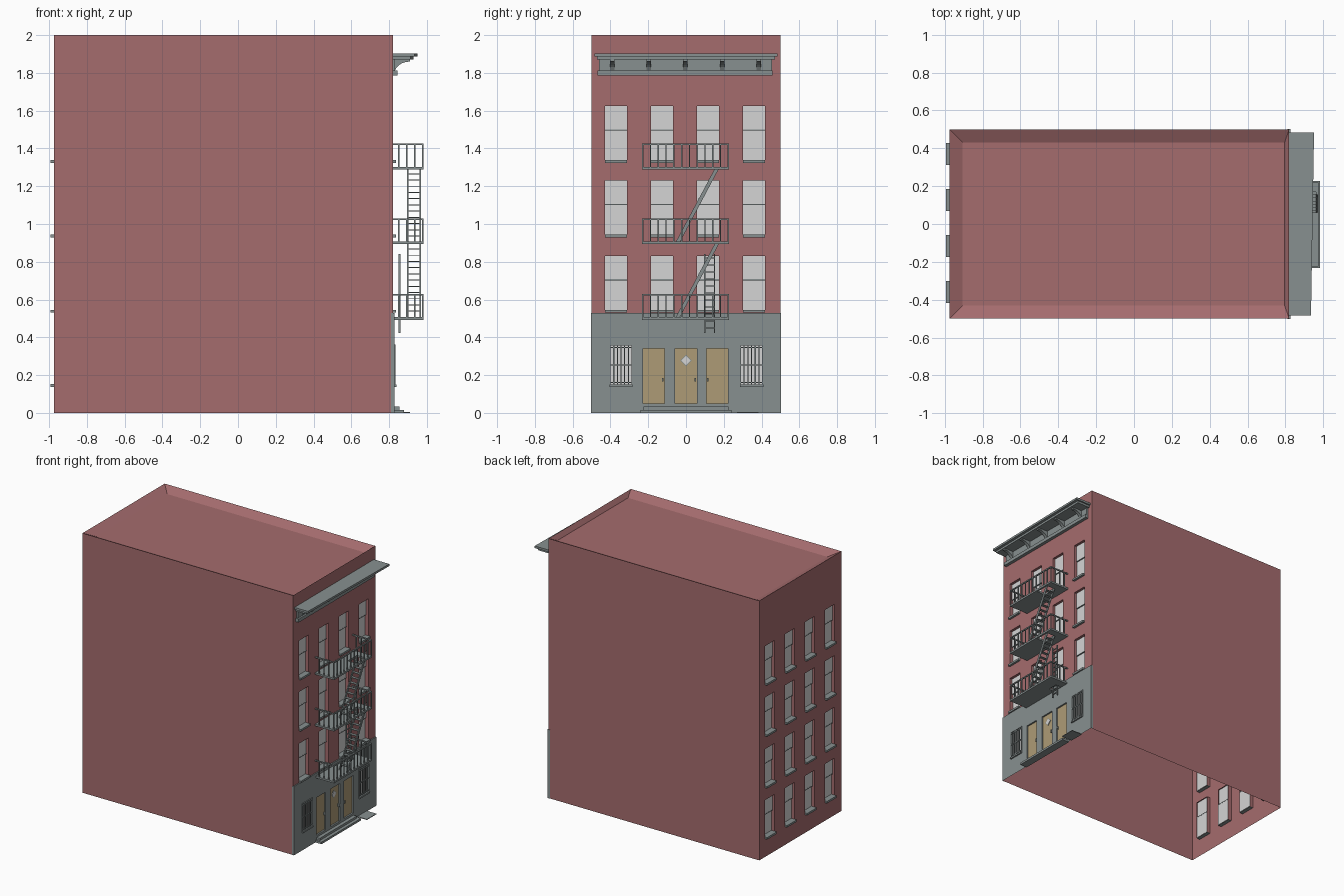
import bpy, bmesh, math
from mathutils import Vector

if "Cube" in bpy.data.objects:
    bpy.data.objects.remove(bpy.data.objects["Cube"])


def material(name, rgb):
    m = bpy.data.materials.new(name)
    m.diffuse_color = (*rgb, 1)
    m.use_nodes = True
    m.node_tree.nodes["Principled BSDF"].inputs["Base Color"].default_value = m.diffuse_color
    return m


RED = material("brick_red", (0.376, 0.150, 0.155))
GREY = material("painted_grey", (0.245, 0.280, 0.280))
PANE = material("pale_glass", (0.66, 0.66, 0.66))
TAN = material("tan_door", (0.42, 0.33, 0.18))


def finish(bm, name, mat):
    me = bpy.data.meshes.new(name)
    bm.to_mesh(me)
    bm.free()
    me.materials.append(mat)
    bpy.context.collection.objects.link(bpy.data.objects.new(name, me))


def quad(bm, pts, normal):
    """One face, wound so that it looks along normal."""
    f = bm.faces.new([bm.verts.new(p) for p in pts])
    f.normal_update()
    if f.normal.dot(Vector(normal)) < 0:
        f.normal_flip()


def prism(bm, pts, vec):
    """Closed solid: planar outline pts swept along vec."""
    a = [bm.verts.new(p) for p in pts]
    b = [bm.verts.new(Vector(p) + Vector(vec)) for p in pts]
    n = len(pts)
    fs = [bm.faces.new(a), bm.faces.new(b[::-1])]
    fs += [bm.faces.new((a[i], b[i], b[(i + 1) % n], a[(i + 1) % n])) for i in range(n)]
    bmesh.ops.recalc_face_normals(bm, faces=fs)


def box(bm, x0, x1, y0, y1, z0, z1):
    prism(bm, [(x0, y0, z0), (x1, y0, z0), (x1, y1, z0), (x0, y1, z0)], (0, 0, z1 - z0))


def wall(bm, x, s, y0, y1, z0, z1, holes, depth):
    """Wall plane at x facing s with rectangular holes and their reveals."""
    ys = sorted({y0, y1, *[v for h in holes for v in h[:2]]})
    zs = sorted({z0, z1, *[v for h in holes for v in h[2:]]})
    for a, b in zip(ys, ys[1:]):
        for c, d in zip(zs, zs[1:]):
            my, mz = (a + b) / 2, (c + d) / 2
            if not any(h[0] < my < h[1] and h[2] < mz < h[3] for h in holes):
                quad(bm, [(x, a, c), (x, b, c), (x, b, d), (x, a, d)], (s, 0, 0))
    q = x - s * depth
    for a, b, c, d in holes:
        quad(bm, [(x, a, c), (q, a, c), (q, a, d), (x, a, d)], (0, 1, 0))
        quad(bm, [(x, b, c), (q, b, c), (q, b, d), (x, b, d)], (0, -1, 0))
        quad(bm, [(x, a, c), (q, a, c), (q, b, c), (x, b, c)], (0, 0, 1))
        quad(bm, [(x, a, d), (q, a, d), (q, b, d), (x, b, d)], (0, 0, -1))


XB, XF = -0.975, 0.82       # back and front wall planes
COLS = (-0.37, -0.127, 0.117, 0.359)
ROWS = (0.533, 0.931, 1.326)
W, H = 0.058, 0.298         # window half width and height
front = [(y - W, y + W, z, z + H) for y in COLS for z in ROWS]
back = [(-y - W, -y + W, z, z + H) for y in COLS for z in (0.14, *ROWS)]

# Brick shell: pierced front and back, plain sides, sunken roof, open bottom
bm = bmesh.new()
wall(bm, XF, 1, -0.5, 0.5, 0.53, 2, front, 0.03)
wall(bm, XB, -1, -0.5, 0.5, 0, 2, back, 0.03)
for s in (-1, 1):
    y = s * 0.5
    quad(bm, [(XB, y, 0), (XF, y, 0), (XF, y, 2), (XB, y, 2)], (0, s, 0))
rim = [(XB, -0.5, 2), (XF, -0.5, 2), (XF, 0.5, 2), (XB, 0.5, 2)]
low = [(-0.905, -0.43, 1.965), (0.795, -0.43, 1.965), (0.795, 0.43, 1.965), (-0.905, 0.43, 1.965)]
quad(bm, low, (0, 0, 1))
for i in range(4):
    j = (i + 1) % 4
    quad(bm, [rim[i], rim[j], low[j], low[i]], (0, 0, 1))
finish(bm, "brick_shell", RED)

# Sash windows: panes, meeting rails, sills
panes, rails, sills = bmesh.new(), bmesh.new(), bmesh.new()
for x, s, holes in ((XF, 1, front), (XB, -1, back)):
    for a, b, c, d in holes:
        m = c + 0.172
        for q, lo, hi in ((x - s * 0.028, c, m), (x - s * 0.020, m, d)):
            quad(panes, [(q, a, lo), (q, b, lo), (q, b, hi), (q, a, hi)], (s, 0, 0))
        box(rails, *sorted((x - s * 0.029, x - s * 0.019)), a, b, m - 0.003, m + 0.003)
        box(sills, *sorted((x - s * 0.028, x + s * 0.017)), a, b, c - 0.002, c + 0.013)

# Grey street-level front with doors and barred windows
X1 = 0.828
doors = [(-0.228, -0.115), (-0.057, 0.057), (0.108, 0.222)]
shop = [(-0.405, -0.283, 0.145, 0.362), (0.285, 0.409, 0.145, 0.362)]
bm = bmesh.new()
wall(bm, X1, 1, -0.502, 0.502, 0, 0.53, shop + [(a, b, 0.05, 0.34) for a, b in doors], 0.02)
for s in (-1, 1):
    y = s * 0.502
    quad(bm, [(0.81, y, 0), (X1, y, 0), (X1, y, 0.53), (0.81, y, 0.53)], (0, s, 0))
quad(bm, [(0.81, -0.502, 0.53), (X1, -0.502, 0.53), (X1, 0.502, 0.53), (0.81, 0.502, 0.53)], (0, 0, 1))
finish(bm, "street_front", GREY)

bars = bmesh.new()
for a, b, c, d in shop:
    q = X1 - 0.018
    quad(panes, [(q, a, c), (q, b, c), (q, b, d), (q, a, d)], (1, 0, 0))
    box(sills, q, X1 + 0.012, a, b, c - 0.008, c + 0.004)
    for i in range(7):
        y = a + 0.003 + (b - a - 0.006) * i / 6
        box(bars, X1, X1 + 0.005, y - 0.003, y + 0.003, c, d)
    for z in (c + 0.015, (c + d) / 2, d - 0.015, d - 0.003):
        box(bars, X1 - 0.001, X1 + 0.006, a, b, z - 0.003, z + 0.003)
finish(panes, "window_panes", PANE)
finish(rails, "window_rails", GREY)
finish(sills, "window_sills", GREY)
finish(bars, "window_bars", GREY)

bm, knobs = bmesh.new(), bmesh.new()
for (a, b), ky in zip(doors, (-0.122, 0.048, 0.115)):
    box(bm, X1 - 0.02, X1 - 0.012, a, b, 0.05, 0.34)
    box(knobs, X1 - 0.014, X1 + 0.004, ky - 0.004, ky + 0.004, 0.165, 0.185)
finish(bm, "doors", TAN)
finish(knobs, "door_handles", GREY)
for name, r, x, mat in (("diamond_frame", 0.031, X1 - 0.011, GREY), ("diamond_light", 0.025, X1 - 0.009, PANE)):
    bm = bmesh.new()
    prism(bm, [(x, r, 0.278), (x, 0, 0.278 + r), (x, -r, 0.278), (x, 0, 0.278 - r)], (-0.003, 0, 0))
    finish(bm, name, mat)

# Door steps and the pavement hatch
bm = bmesh.new()
box(bm, XF, 0.880, -0.24, 0.24, 0, 0.016)
box(bm, XF, 0.855, -0.225, 0.225, 0.016, 0.033)
finish(bm, "door_steps", GREY)
bm = bmesh.new()
box(bm, XF, 0.91, 0.27, 0.385, 0, 0.005)
finish(bm, "pavement_hatch", GREY)

# Cornice: frieze, base moulding, slightly skewed top slabs, curved brackets
bm = bmesh.new()
box(bm, XF, 0.832, -0.46, 0.455, 1.80, 1.875)
box(bm, XF, 0.845, -0.468, 0.458, 1.786, 1.812)
for x, y, z0, z1 in ((0.922, 0.472, 1.870, 1.886), (0.943, 0.484, 1.886, 1.902)):
    prism(bm, [(XF, -y, z0), (x - 0.008, -y, z0), (x + 0.008, y, z0), (XF, y, z0)], (0, 0, z1 - z0))
curve = [(0.83 + 0.08 * (1 - math.cos(t)), 1.80 + 0.06 * math.sin(t))
         for t in [math.pi / 2 * i / 6 for i in range(7)]]
for y in (-0.39, -0.196, -0.003, 0.191, 0.386):
    prism(bm, [(x, y - 0.012, z) for x, z in curve + [(0.91, 1.872), (0.83, 1.872)]], (0, 0.024, 0))
finish(bm, "cornice", GREY)

# Fire escape balconies: floor with a hatch, railings
XO, YA, YB = 0.982, -0.233, 0.228
bm, rl = bmesh.new(), bmesh.new()
for i, z in enumerate((0.493, 0.893, 1.289)):
    hx0, hx1, hy0, hy1 = (0.835, 0.878, 0.085, 0.163) if i == 0 else (0.895, 0.968, 0.06, 0.17)
    t = z + 0.014
    box(bm, XF, XO, YA, hy0, z, t)
    box(bm, XF, XO, hy1, YB, z, t)
    box(bm, XF, hx0, hy0, hy1, z, t)
    box(bm, hx1, XO, hy0, hy1, z, t)
    top = z + 0.137
    box(rl, XO - 0.010, XO, YA, YB, top - 0.009, top)
    for k in range(12):
        y = YA + 0.004 + (YB - YA - 0.008) * k / 11
        box(rl, XO - 0.008, XO - 0.001, y - 0.0035, y + 0.0035, t, top - 0.005)
    for y in (YA, YB - 0.009):
        box(rl, XF, XO, y, y + 0.009, top - 0.009, top)
        for x in (0.851, 0.893, 0.935):
            box(rl, x - 0.0035, x + 0.0035, y + 0.001, y + 0.008, t, top - 0.005)
finish(bm, "balcony_floors", GREY)
finish(rl, "balcony_railings", GREY)

# Stairs between balconies
bm = bmesh.new()
for z in (0.505, 0.903):
    y0, y1, rise = -0.055, 0.155, 0.395
    for x in (0.896, 0.962):
        prism(bm, [(x, y0, z), (x, y0 + 0.022, z), (x, y1 + 0.022, z + rise), (x, y1, z + rise)], (0.006, 0, 0))
    for k in range(1, 12):
        y, h = y0 + (y1 - y0) * k / 12, z + rise * k / 12
        box(bm, 0.9, 0.964, y, y + 0.022, h - 0.002, h + 0.003)
finish(bm, "escape_stairs", GREY)

# Drop ladder below the lowest balcony
bm = bmesh.new()
for y in (0.095, 0.147):
    box(bm, 0.851, 0.859, y, y + 0.007, 0.423, 0.842)
for k in range(11):
    z = 0.45 + k * 0.037
    box(bm, 0.852, 0.858, 0.098, 0.15, z - 0.003, z + 0.003)
finish(bm, "drop_ladder", GREY)
